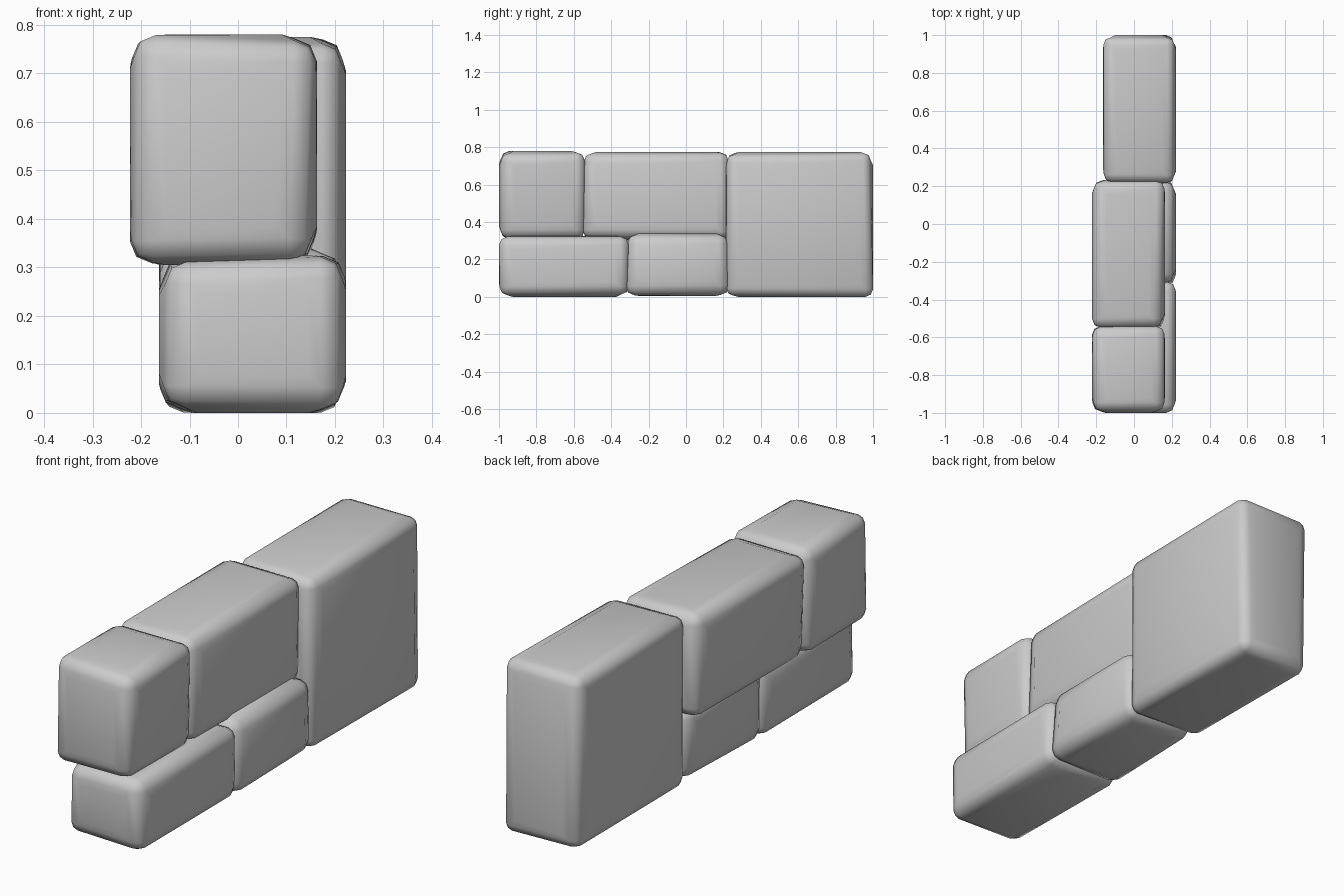
import bpy
import bmesh
import random
from mathutils import Vector

cube = bpy.data.objects.get("Cube")
if cube:
    bpy.data.objects.remove(cube, do_unlink=True)

# Single plain stone colour
stone = bpy.data.materials.new("grey_stone")
stone.use_nodes = True
colour = (0.6, 0.6, 0.6, 1)
stone.diffuse_color = colour
stone.node_tree.nodes["Principled BSDF"].inputs["Base Color"].default_value = colour


def make_block(name, low, high, seed, bevel=0.045):
    """Roughly hewn block with uneven chamfered edges and slightly domed faces."""
    rng = random.Random(seed)
    low, high = Vector(low), Vector(high)
    centre, size = (low + high) / 2, high - low
    bm = bmesh.new()
    bmesh.ops.create_cube(bm, size=1)
    for v in bm.verts:
        v.co = Vector(c * s for c, s in zip(v.co, size))
    bmesh.ops.bevel(bm, geom=bm.edges[:], offset=bevel, segments=2,
                    profile=0.5, affect='EDGES')
    # Pull each corner group inward by its own amount
    pulls = {}
    for v in bm.verts:
        key = tuple(c > 0 for c in v.co)
        if key not in pulls:
            pulls[key] = [rng.uniform(0, 0.014) for _ in range(3)]
        for i in range(3):
            v.co[i] -= pulls[key][i] * (1 if key[i] else -1)
    # Dome the six broad faces out to the full size
    broad = sorted(bm.faces, key=lambda f: -f.calc_area())[:6]
    for face in broad:
        normal = face.normal.copy()
        axis = max(range(3), key=lambda i: abs(normal[i]))
        inner = bmesh.ops.inset_region(bm, faces=[face], thickness=0.035)
        sign = 1 if normal[axis] > 0 else -1
        for v in face.verts:
            v.co[axis] = sign * size[axis] / 2
    bmesh.ops.translate(bm, verts=bm.verts[:], vec=centre)
    mesh = bpy.data.meshes.new(name)
    bmesh.ops.recalc_face_normals(bm, faces=bm.faces[:])
    for f in bm.faces:
        f.smooth = True
    bm.to_mesh(mesh)
    bm.free()
    mesh.materials.append(stone)
    obj = bpy.data.objects.new(name, mesh)
    bpy.context.collection.objects.link(obj)
    return obj


# Tall end block, then the offset upper and lower courses
make_block("tall_back_block", (-0.163, 0.215, 0), (0.223, 1, 0.775), 1, 0.04)
make_block("upper_middle_block", (-0.223, -0.56, 0.305), (0.163, 0.235, 0.775), 2)
make_block("upper_front_block", (-0.223, -1, 0.305), (0.163, -0.53, 0.78), 3)
make_block("lower_middle_block", (-0.163, -0.325, 0.005), (0.223, 0.235, 0.345), 4, 0.05)
make_block("lower_front_block", (-0.163, -1, 0), (0.223, -0.295, 0.325), 5)
